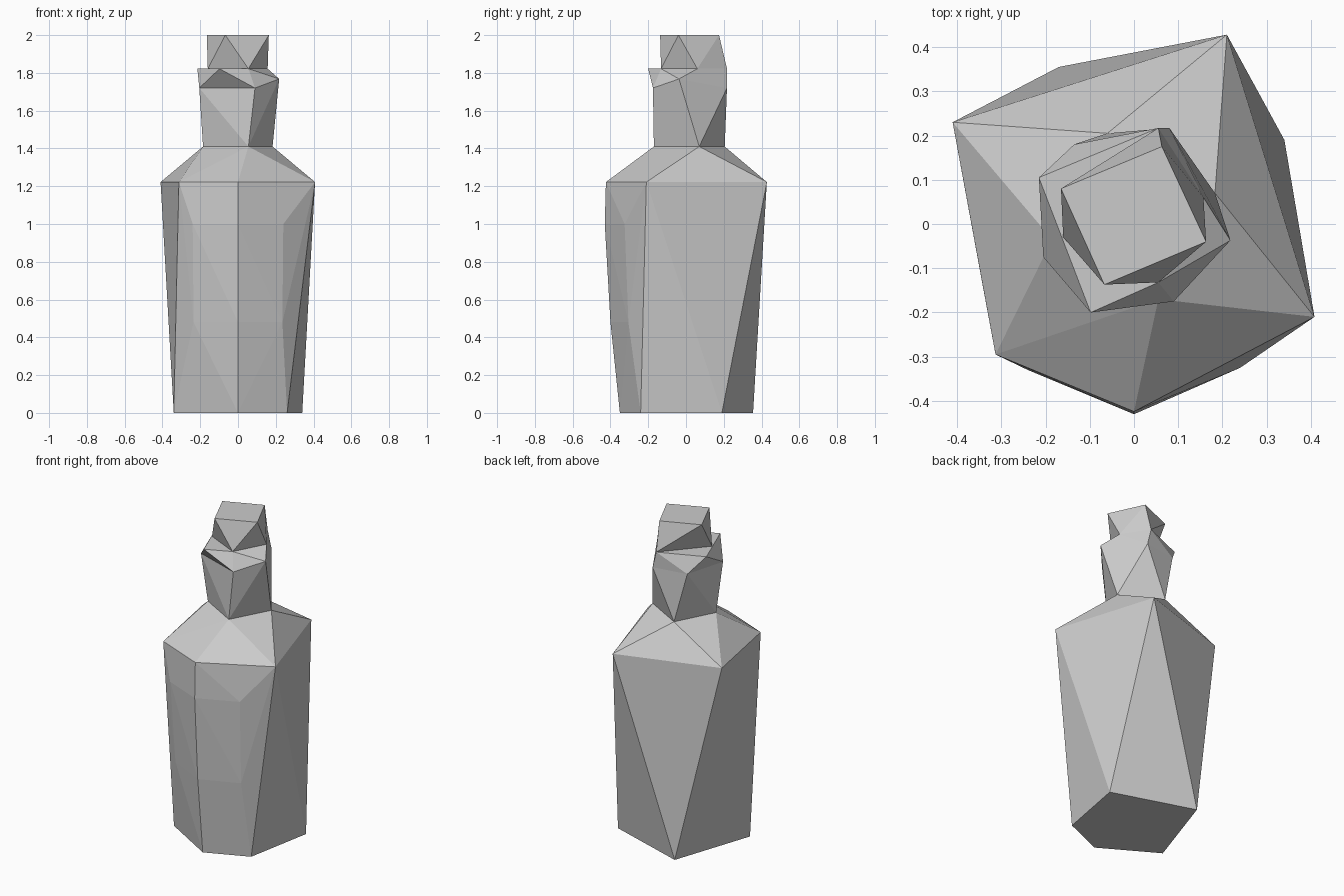
import bpy, bmesh

if "Cube" in bpy.data.objects:
    bpy.data.objects.remove(bpy.data.objects["Cube"])


def ring(z, *xy):
    """Points sharing one height."""
    return [(x, y, z) for x, y in xy]


def faceted(name, points, *open_sets):
    """Convex flat-faced part; faces lying wholly in a joint are removed."""
    bm = bmesh.new()
    for p in points:
        bm.verts.new(p)
    bmesh.ops.convex_hull(bm, input=bm.verts[:])
    bm.verts.ensure_lookup_table()
    joints = [{tuple(round(c, 3) for c in p) for p in s} for s in open_sets]
    inner = [f for f in bm.faces
             if any(all(tuple(round(c, 3) for c in v.co) in j for v in f.verts)
                    for j in joints)]
    bmesh.ops.delete(bm, geom=inner, context='FACES')
    loose = [v for v in bm.verts if not v.link_faces]
    bmesh.ops.delete(bm, geom=loose, context='VERTS')
    bmesh.ops.dissolve_limit(bm, angle_limit=0.01,
                             verts=bm.verts[:], edges=bm.edges[:])
    bmesh.ops.recalc_face_normals(bm, faces=bm.faces[:])
    mesh = bpy.data.meshes.new(name)
    bm.to_mesh(mesh)
    bm.free()
    ob = bpy.data.objects.new(name, mesh)
    bpy.context.collection.objects.link(ob)
    return ob


# Cross-sections from the ground up
base = ring(0, (-.17, .355), (.34, .19), (.26, -.24), (0, -.35), (-.34, -.15))
label_low = ring(.48, (-.235, -.285), (0, -.40), (.235, -.305))
label_high = ring(1.0, (-.24, -.33), (0, -.43), (.24, -.325))
shoulder = ring(1.222, (-.41, .23), (.21, .428), (.408, -.21), (0, -.424), (-.313, -.295))
neck_foot = ring(1.41, (-.06, .205), (.183, .07), (.055, -.17), (-.185, -.035))
neck_top = ring(1.72, (-.205, -.075), (.09, -.175), (.08, .217), (-.135, .18)) \
    + ring(1.768, (.218, -.037))
lip = ring(1.822, (-.215, .105), (-.098, -.2))
cap_foot = ring(1.822, (-.16, -.03), (.055, -.132), (.157, .06), (.055, .217))
cap_top = ring(2.0, (-.165, .08), (-.067, -.137), (.163, -.04), (.063, .175))

# Body with raised label and sloping shoulder
faceted("bottle_body", base + label_low + label_high + shoulder + neck_foot, neck_foot)
# Four-sided neck
faceted("bottle_neck", neck_foot + neck_top, neck_foot, neck_top)
# Lip ledge
faceted("bottle_lip", neck_top + lip + cap_foot, neck_top)
# Twisted square cap
faceted("bottle_cap", cap_foot + cap_top, cap_foot)
